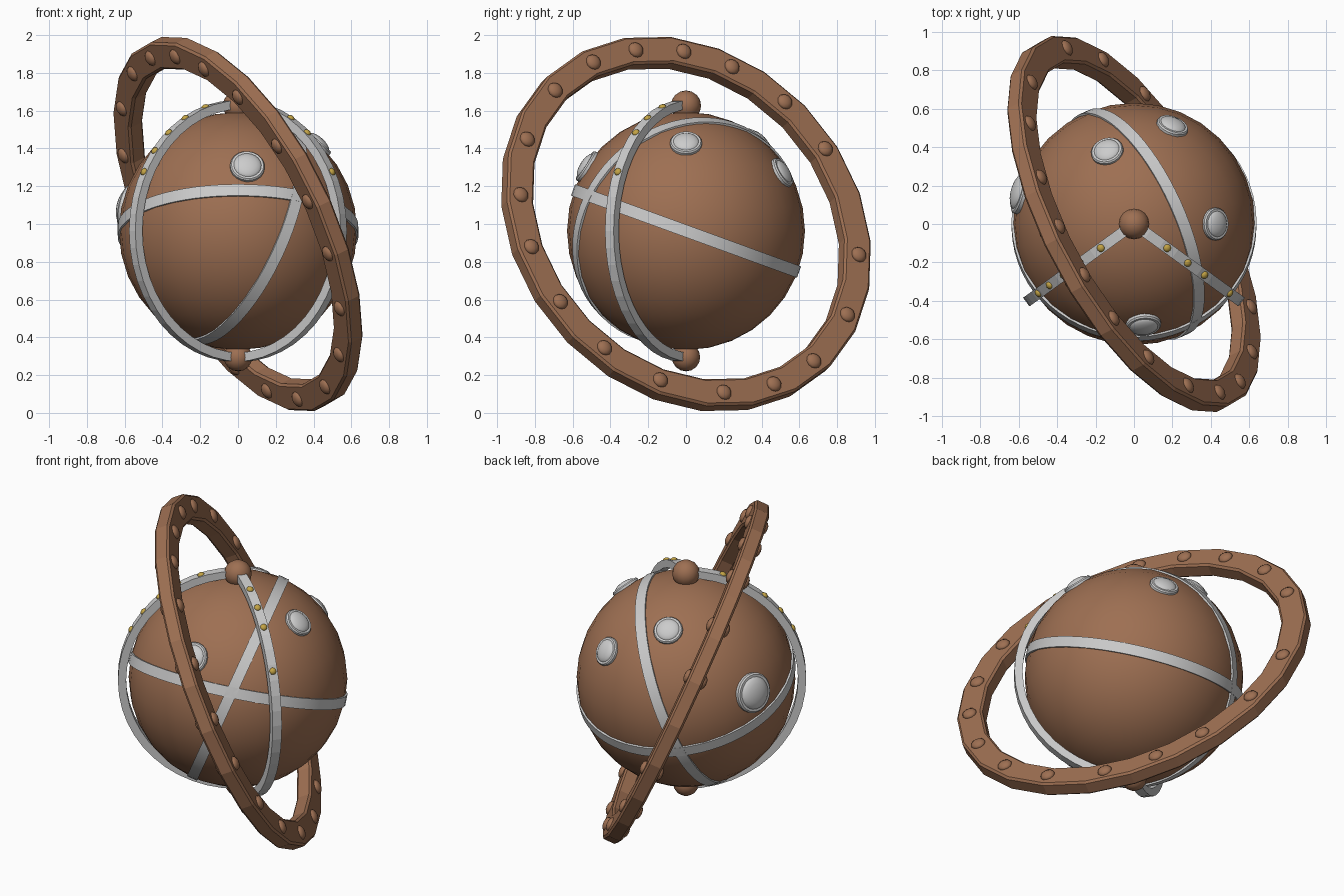
import bpy, bmesh, math
from mathutils import Vector, Matrix

if "Cube" in bpy.data.objects:
    bpy.data.objects.remove(bpy.data.objects["Cube"])

C = Vector((0, 0, 0.963))      # globe centre
R = 0.63                       # globe radius


def material(name, col):
    m = bpy.data.materials.new(name)
    m.diffuse_color = (*col, 1)
    m.use_nodes = True
    m.node_tree.nodes["Principled BSDF"].inputs["Base Color"].default_value = m.diffuse_color
    return m


BROWN = material("brown", (0.34, 0.16, 0.085))
GOLD = material("gold", (0.55, 0.37, 0.06))


def finish(bm, name, mat=None, smooth=None):
    bmesh.ops.recalc_face_normals(bm, faces=bm.faces[:])
    me = bpy.data.meshes.new(name)
    bm.to_mesh(me)
    bm.free()
    ob = bpy.data.objects.new(name, me)
    bpy.context.collection.objects.link(ob)
    if mat:
        me.materials.append(mat)
    if smooth:
        bpy.ops.object.select_all(action='DESELECT')
        ob.select_set(True)
        bpy.context.view_layer.objects.active = ob
        bpy.ops.object.shade_smooth_by_angle(angle=math.radians(smooth))
    return ob


def sweep(name, profile, u, v, centre, segs, turn=360, mat=None, smooth=None):
    """Sweep a (radius, height) profile around the axis u x v."""
    w = u.cross(v)
    closed = turn == 360
    bm = bmesh.new()
    rows = []
    for i in range(segs if closed else segs + 1):
        a = math.radians(turn) * i / segs
        d = u * math.cos(a) + v * math.sin(a)
        rows.append([bm.verts.new(centre + d * r + w * h) for r, h in profile])
    k = len(profile)
    for i in range(segs):
        p, q = rows[i], rows[(i + 1) % len(rows)]
        for j in range(k):
            bm.faces.new((p[j], p[(j + 1) % k], q[(j + 1) % k], q[j]))
    if not closed:
        bm.faces.new(rows[0])
        bm.faces.new(rows[-1])
    return finish(bm, name, mat, smooth)


def plane_axes(n):
    u = n.orthogonal().normalized()
    return u, n.cross(u)


def box(r0, r1, h):
    return [(r0, -h), (r1, -h), (r1, h), (r0, h)]


def ball(name, pos, size, axis=Vector((0, 0, 1)), flat=1.0, segs=16, mat=None):
    """Sphere at pos, squashed along axis by flat."""
    bm = bmesh.new()
    m = (Matrix.Translation(pos) @ axis.to_track_quat('Z', 'Y').to_matrix().to_4x4()
         @ Matrix.Diagonal((1, 1, flat, 1)))
    bmesh.ops.create_uvsphere(bm, u_segments=segs, v_segments=max(6, segs // 2),
                              radius=size, matrix=m)
    return finish(bm, name, mat, 60)


# globe and pole knobs
ball("globe", C, R, segs=32, mat=BROWN)
ball("top_knob", Vector((0, 0, 1.627)), 0.08, mat=BROWN)
ball("bottom_knob", Vector((0, 0, 0.295)), 0.075, mat=BROWN)

# inlaid bands around the globe
for i, n in enumerate([(0, 0.342, 0.94), (0.85, 0.38, -0.38)]):
    u, v = plane_axes(Vector(n).normalized())
    sweep(f"globe_band_{i}", box(0.58, 0.637, 0.032), u, v, C, 64, smooth=30)

# half-circle brackets with gold studs
up = Vector((0, 0, 1))
for side, sx, studs in (("left", -1, (18, 30, 41, 52, 63)), ("right", 1, (18, 30, 41, 63))):
    d = Vector((sx * 0.81, -0.587, 0)).normalized()
    sweep(f"{side}_bracket", box(0.645, 0.692, 0.028), up, d, C, 24, turn=180)
    for t in studs:
        a = math.radians(t)
        o = up * math.cos(a) + d * math.sin(a)
        ball(f"{side}_bracket_stud", C + o * 0.69, 0.021, o, 0.7, 10, GOLD)

# round portholes: flat flange plus shallow dome
for p, r in (((0.05, -0.53, 0.345), 0.092), ((-0.14, 0.38, 0.485), 0.085),
             ((0.20, 0.51, 0.31), 0.085), ((0.425, 0, 0.465), 0.085),
             ((-0.60, 0.17, 0.13), 0.118)):
    o = Vector(p).normalized()
    u, v = plane_axes(o)
    sweep("porthole_flange", [(r * 0.7, -0.04), (r, -0.04), (r, 0.004), (r * 0.93, 0.012),
                              (r * 0.7, 0.012)], u, v, C + o * R, 20, smooth=30)
    ball("porthole_dome", C + o * (R + 0.002), r * 0.84, o, 0.42, 20)

# large tilted ring with chamfered edges
n = Vector((0.81, 0.43, 0.40)).normalized()
u, v = plane_axes(n)
ring_c = Vector((0, 0, 1.0))
ro, ri, t, c = 1.072, 0.917, 0.046, 0.012
sweep("outer_ring", [(ri, -t + c), (ri + c, -t), (ro - c, -t), (ro, -t + c),
                     (ro, t - c), (ro - c, t), (ri + c, t), (ri, t - c)],
      u, v, ring_c, 24, mat=BROWN)

# rivets on both faces of the ring, placed by their angle in the side view
for deg in (107.5, 92, 74.6, 51.3, 27.9, -11.4, -30.8, -48.5, -62.7, -78.7, -100.4,
            -123.8, -147.9, -170.6, 171.3, 153.4, 135.9, 121.3):
    y, z = math.cos(math.radians(deg)), math.sin(math.radians(deg))
    d = Vector((-(n.y * y + n.z * z) / n.x, y, z)).normalized()
    for s in (-1, 1):
        ball("ring_rivet", ring_c + d * 0.992 + n * (s * t), 0.043, n, 0.55, 12, BROWN)
